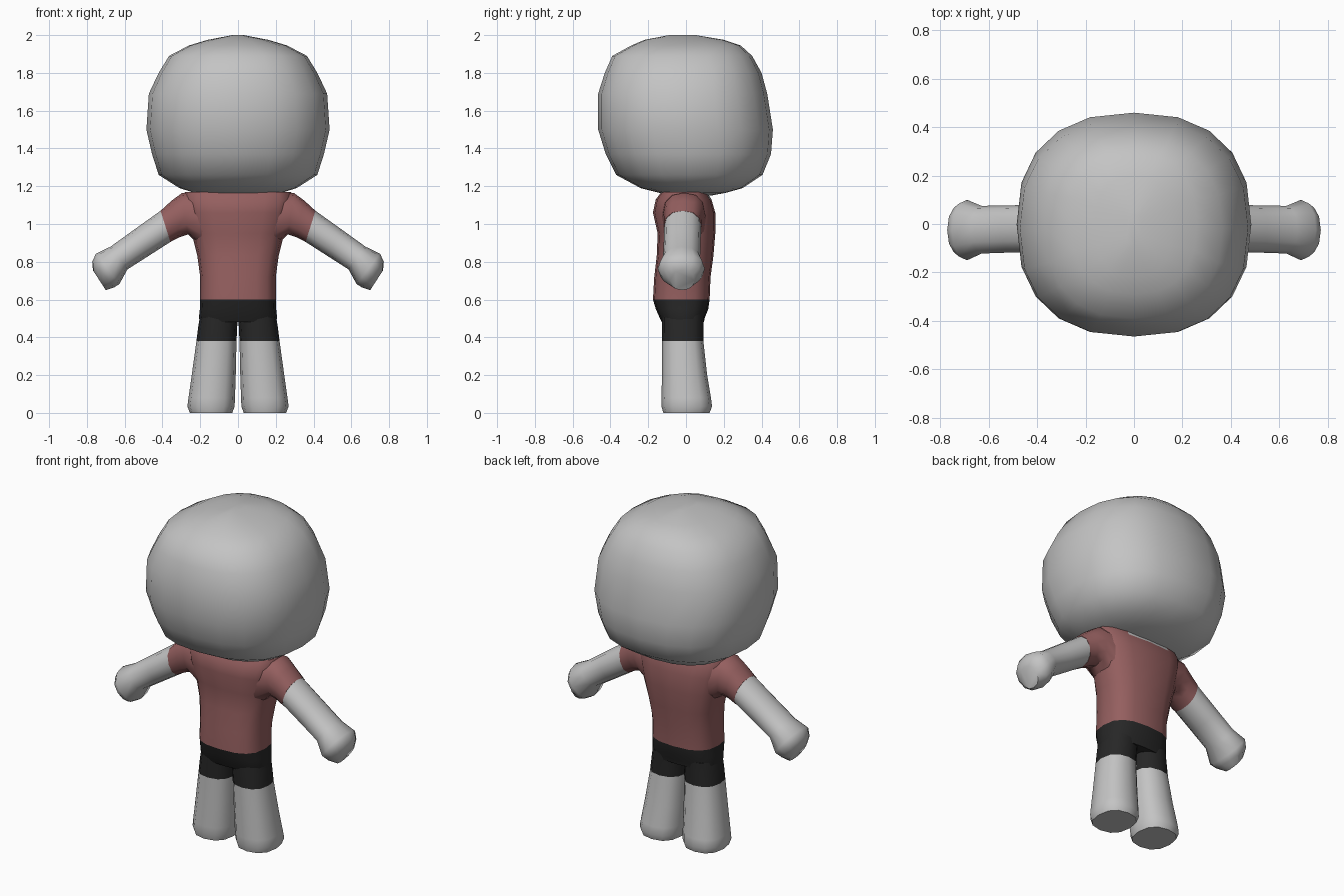
import bpy, bmesh, math


def material(name, rgb):
    m = bpy.data.materials.new(name)
    m.diffuse_color = (*rgb, 1)
    return m


SKIN = material("light grey", (0.55, 0.55, 0.55))
SHIRT = material("dusty red", (0.30, 0.115, 0.115))
SHORTS = material("near black", (0.02, 0.02, 0.02))


def loft(name, mat, sections, sides=16, power=2.4, mirror=1, caps=True, angle=50):
    """Skin rounded sections; each is (xa, za, xb, zb, y0, y1): two opposite edge points and the depth range."""
    bm = bmesh.new()
    rings = []
    for xa, za, xb, zb, y0, y1 in sections:
        ring = []
        for i in range(sides):
            t = 2 * math.pi * i / sides
            c, s = math.cos(t), math.sin(t)
            c = math.copysign(abs(c) ** (2 / power), c)
            s = math.copysign(abs(s) ** (2 / power), s)
            ring.append(bm.verts.new((mirror * ((xa + xb) / 2 + c * (xb - xa) / 2),
                                      (y0 + y1) / 2 + s * (y1 - y0) / 2,
                                      (za + zb) / 2 + c * (zb - za) / 2)))
        rings.append(ring)
    for a, b in zip(rings, rings[1:]):
        for i in range(sides):
            j = (i + 1) % sides
            bm.faces.new((a[i], a[j], b[j], b[i]))
    if caps:
        bm.faces.new(rings[0])
        bm.faces.new(rings[-1])
    bmesh.ops.recalc_face_normals(bm, faces=bm.faces)
    me = bpy.data.meshes.new(name)
    bm.to_mesh(me)
    bm.free()
    me.materials.append(mat)
    ob = bpy.data.objects.new(name, me)
    bpy.context.collection.objects.link(ob)
    bpy.ops.object.select_all(action='DESELECT')
    ob.select_set(True)
    bpy.context.view_layer.objects.active = ob
    bpy.ops.object.shade_smooth_by_angle(angle=math.radians(angle))
    return ob


def level(z, r, y0, y1):
    """Horizontal section centred on x = 0."""
    return (-r, z, r, z, y0, y1)


# Big rounded head
loft("head", SKIN, [level(*s) for s in (
    (1.15, 0.10, -0.06, 0.13), (1.165, 0.23, -0.14, 0.21), (1.19, 0.31, -0.24, 0.30),
    (1.26, 0.42, -0.37, 0.405), (1.37, 0.455, -0.425, 0.45), (1.50, 0.485, -0.465, 0.46),
    (1.69, 0.472, -0.465, 0.43), (1.80, 0.42, -0.43, 0.40), (1.89, 0.365, -0.39, 0.35),
    (1.945, 0.26, -0.29, 0.29), (1.975, 0.16, -0.22, 0.20), (2.0, 0.03, -0.09, 0.05))],
    sides=20)

# Shirt body, with a small bare patch at the nape
torso = loft("shirt_body", SHIRT, [level(*s) for s in (
    (0.60, 0.20, -0.175, 0.125), (0.72, 0.20, -0.168, 0.13), (0.83, 0.215, -0.155, 0.145),
    (0.95, 0.245, -0.15, 0.155), (1.06, 0.275, -0.175, 0.155), (1.13, 0.29, -0.16, 0.135),
    (1.17, 0.28, -0.13, 0.11))], power=2.7)
torso.data.materials.append(SKIN)
for p in torso.data.polygons:
    if p.center.z > 1.13 and p.center.y > 0.10 and abs(p.center.x) < 0.10:
        p.material_index = 1

# Hips of the shorts
loft("shorts_hips", SHORTS, [level(*s) for s in (
    (0.48, 0.20, -0.128, 0.095), (0.505, 0.207, -0.14, 0.10), (0.55, 0.202, -0.16, 0.118),
    (0.60, 0.20, -0.175, 0.125))], power=2.7)

for side, m in (("right", 1), ("left", -1)):
    # Sleeve flaring out of the shoulder
    loft(side + "_sleeve", SHIRT, [
        (0.16, 1.17, 0.20, 0.88, -0.13, 0.11), (0.295, 1.165, 0.265, 0.945, -0.12, 0.10),
        (0.35, 1.125, 0.31, 0.93, -0.115, 0.085), (0.41, 1.07, 0.358, 0.905, -0.115, 0.08)],
        sides=12, mirror=m)
    # Bare arm ending in a rounded fist
    loft(side + "_arm", SKIN, [
        (0.41, 1.07, 0.358, 0.905, -0.115, 0.08), (0.55, 0.97, 0.475, 0.83, -0.118, 0.077),
        (0.675, 0.88, 0.585, 0.76, -0.122, 0.075), (0.752, 0.843, 0.628, 0.682, -0.15, 0.10),
        (0.772, 0.80, 0.655, 0.665, -0.13, 0.08), (0.768, 0.755, 0.70, 0.65, -0.085, 0.045)],
        sides=12, mirror=m, power=2.2)
    # Short leg of the shorts
    loft(side + "_shorts_leg", SHORTS, [
        (0.008, 0.38, 0.22, 0.38, -0.127, 0.092), (0.004, 0.46, 0.21, 0.46, -0.128, 0.092),
        (0.0, 0.52, 0.20, 0.52, -0.128, 0.095)], sides=12, mirror=m)
    # Bare leg with a flat sole
    loft(side + "_leg", SKIN, [
        (0.03, 0.0, 0.255, 0.0, -0.12, 0.125), (0.018, 0.035, 0.268, 0.035, -0.13, 0.138),
        (0.016, 0.08, 0.262, 0.08, -0.13, 0.132), (0.012, 0.20, 0.245, 0.20, -0.127, 0.112),
        (0.008, 0.38, 0.22, 0.38, -0.127, 0.092)], sides=12, mirror=m)
